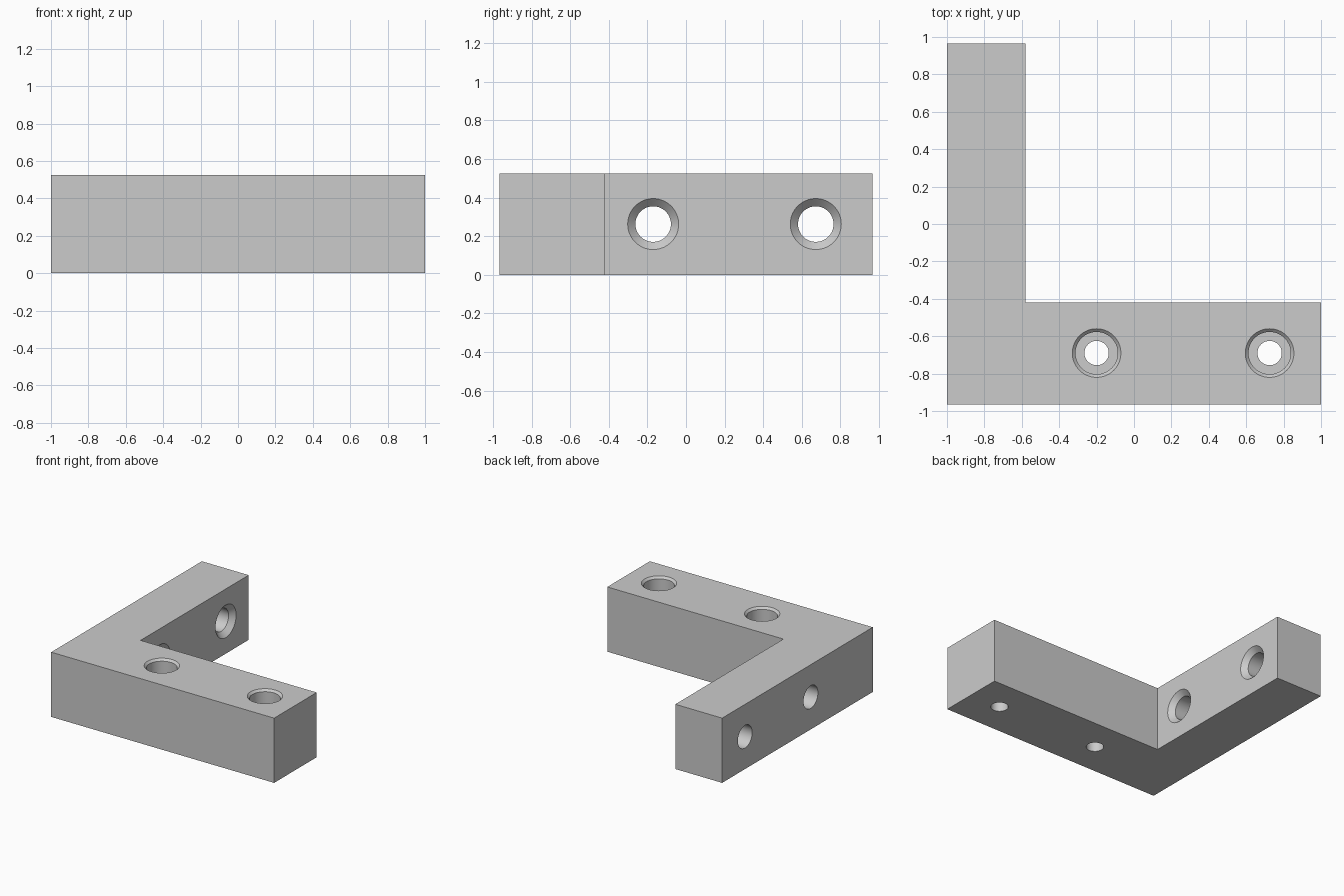
import bpy, bmesh, math
from mathutils import Matrix

cube = bpy.data.objects.get("Cube")
if cube:
    bpy.data.objects.remove(cube, do_unlink=True)

HEIGHT = 0.525
INNER_X, INNER_Y, END_Y = -0.58, -0.42, 0.965
SIDES = 64

grey = bpy.data.materials.new("light_grey")
grey.use_nodes = True
colour = (0.6, 0.6, 0.6, 1)
grey.diffuse_color = colour
next(n for n in grey.node_tree.nodes
     if n.type == 'BSDF_PRINCIPLED').inputs["Base Color"].default_value = colour


def finish(name, bm):
    bmesh.ops.recalc_face_normals(bm, faces=bm.faces[:])
    mesh = bpy.data.meshes.new(name)
    bm.to_mesh(mesh)
    bm.free()
    mesh.materials.append(grey)
    obj = bpy.data.objects.new(name, mesh)
    bpy.context.collection.objects.link(obj)
    return obj


def hole_cutter(name, profile, matrix):
    """Solid turned from (radius, depth) points, with depth running along -z."""
    bm = bmesh.new()
    rings = []
    for radius, depth in profile:
        angles = [2 * math.pi * i / SIDES for i in range(SIDES)]
        rings.append([bm.verts.new((radius * math.cos(a), radius * math.sin(a), -depth))
                      for a in angles])
    for upper, lower in zip(rings, rings[1:]):
        for i in range(SIDES):
            j = (i + 1) % SIDES
            bm.faces.new((upper[i], upper[j], lower[j], lower[i]))
    bm.faces.new(rings[0])
    bm.faces.new(rings[-1])
    bm.transform(matrix)
    obj = finish(name, bm)
    obj.hide_render = True
    return obj


# L-shaped body extruded from its plan outline
outline = [(-1, -END_Y), (1, -END_Y), (1, INNER_Y),
           (INNER_X, INNER_Y), (INNER_X, END_Y), (-1, END_Y)]
bm = bmesh.new()
base = bm.faces.new([bm.verts.new((x, y, 0)) for x, y in outline])
top = bmesh.ops.extrude_face_region(bm, geom=[base])["geom"]
bmesh.ops.translate(bm, vec=(0, 0, HEIGHT),
                    verts=[v for v in top if isinstance(v, bmesh.types.BMVert)])
bracket = finish("corner_bracket", bm)

# Chamfered counterbores down through the front arm
counterbore = [(0.18, -0.05), (0.113, 0.017), (0.113, 0.27), (0.065, 0.27), (0.065, 0.7)]
cutters = [hole_cutter("counterbore_cutter", counterbore,
                       Matrix.Translation((x, -0.69, HEIGHT)))
           for x in (-0.2, 0.725)]

# Countersunk holes sideways through the rear arm
countersink = [(0.182, -0.05), (0.092, 0.04), (0.092, 0.6)]
cutters += [hole_cutter("countersink_cutter", countersink,
                        Matrix.Translation((INNER_X, y, HEIGHT / 2))
                        @ Matrix.Rotation(math.pi / 2, 4, 'Y'))
            for y in (-0.17, 0.672)]

# Cut the holes, then remove the cutters
bpy.ops.object.select_all(action='DESELECT')
bracket.select_set(True)
bpy.context.view_layer.objects.active = bracket
for cutter in cutters:
    mod = bracket.modifiers.new("hole", 'BOOLEAN')
    mod.operation = 'DIFFERENCE'
    mod.solver = 'EXACT'
    mod.object = cutter
    bpy.ops.object.modifier_apply(modifier=mod.name)
    bpy.data.objects.remove(cutter, do_unlink=True)

bpy.ops.object.shade_smooth_by_angle(angle=math.radians(25))
